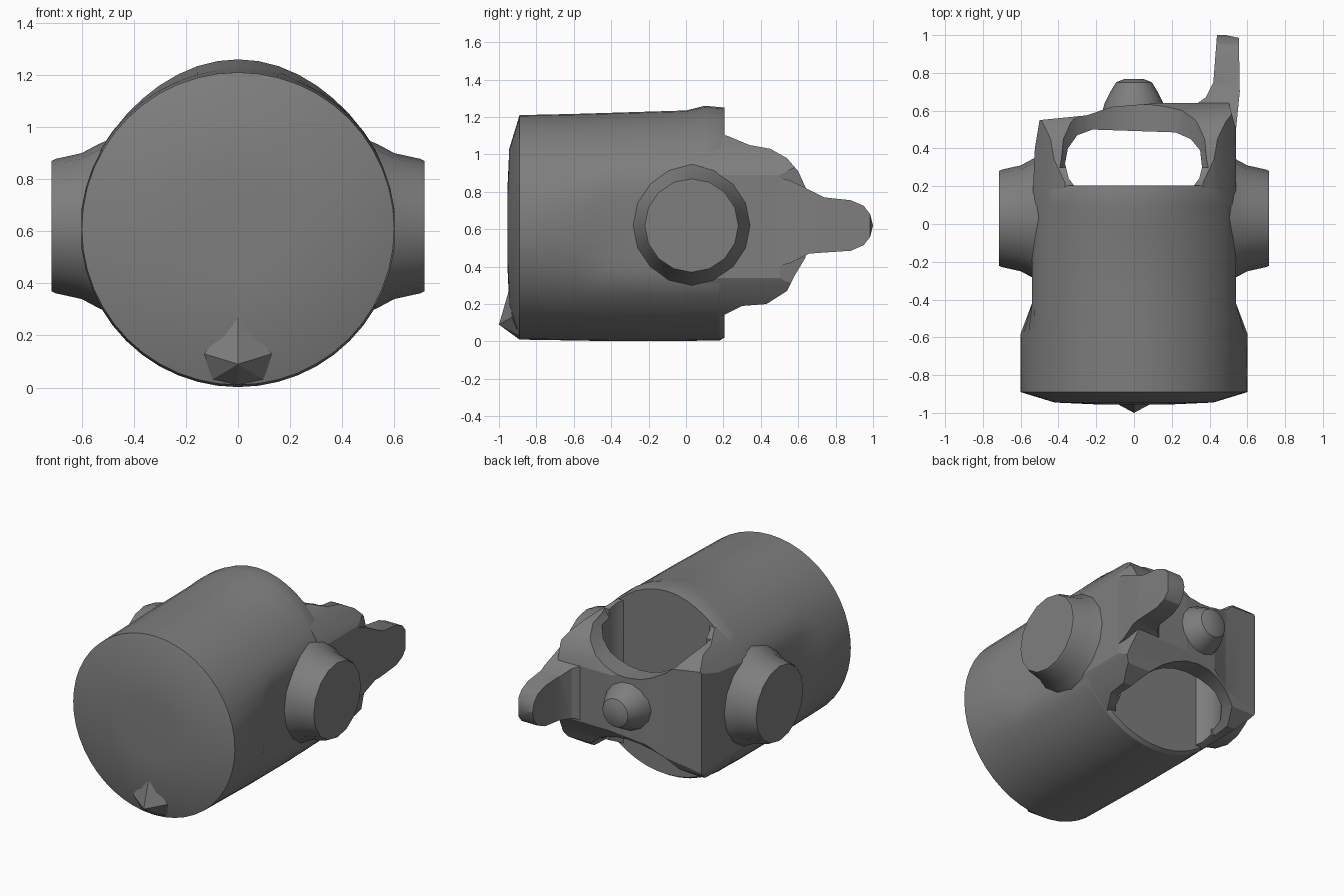
import bpy, bmesh, math
from mathutils import Vector

if "Cube" in bpy.data.objects:
    bpy.data.objects.remove(bpy.data.objects["Cube"])

CZ = 0.61  # height of the main axis

DARK = bpy.data.materials.new("dark_grey")
DARK.diffuse_color = (0.21, 0.21, 0.21, 1)
DARK.use_nodes = True
DARK.node_tree.nodes["Principled BSDF"].inputs["Base Color"].default_value = DARK.diffuse_color


def finish(name, bm, smooth=True):
    bmesh.ops.recalc_face_normals(bm, faces=bm.faces)
    me = bpy.data.meshes.new(name)
    bm.to_mesh(me)
    bm.free()
    me.materials.append(DARK)
    ob = bpy.data.objects.new(name, me)
    bpy.context.collection.objects.link(ob)
    if smooth:
        shade(ob)
    return ob


def activate(ob):
    bpy.ops.object.select_all(action='DESELECT')
    ob.select_set(True)
    bpy.context.view_layer.objects.active = ob


def shade(ob):
    activate(ob)
    bpy.ops.object.shade_smooth_by_angle(angle=math.radians(25))


def loft(name, rings, smooth=True):
    bm = bmesh.new()
    loops = [[bm.verts.new(p) for p in r] for r in rings]
    n = len(loops[0])
    for a, b in zip(loops, loops[1:]):
        for i in range(n):
            j = (i + 1) % n
            bm.faces.new((a[i], a[j], b[j], b[i]))
    bm.faces.new(loops[0][::-1])
    bm.faces.new(loops[-1])
    return finish(name, bm, smooth)


def prism(name, pts, axis, lo, hi):
    """Extrude a 2D outline along x (pts are y,z) or z (pts are x,y)."""
    place = {'x': lambda p, t: (t, p[0], p[1]), 'z': lambda p, t: (p[0], p[1], t)}[axis]
    return loft(name, [[place(p, t) for p in pts] for t in (lo, hi)], False)


def circle(n, axis, c, t, r):
    out = []
    for i in range(n):
        a = 2 * math.pi * i / n
        u, v = r * math.cos(a), r * math.sin(a)
        out.append((t, c[0] + u, c[1] + v) if axis == 'x' else (c[0] + u, t, c[1] + v))
    return out


def cut(ob, tool, op):
    activate(ob)
    m = ob.modifiers.new("cut", 'BOOLEAN')
    m.operation, m.object, m.solver = op, tool, 'EXACT'
    bpy.ops.object.modifier_apply(modifier=m.name)
    bpy.data.objects.remove(tool, do_unlink=True)


# Main barrel: domed front, flattened sides, raised rear rim
def body_ring(y, r, clip, top):
    pts = []
    for i in range(48):
        a = 2 * math.pi * i / 48
        x = max(-clip, min(clip, r * math.cos(a)))
        s = math.sin(a)
        pts.append((x, y, CZ + s * (r + (top - r) * max(s, 0) ** 3)))
    return pts


loft("barrel", [body_ring(*k) for k in (
    (-0.955, 0.2, 1, 0.2), (-0.945, 0.42, 1, 0.42), (-0.89, 0.6, 1, 0.6),
    (-0.58, 0.605, 0.6, 0.607), (-0.42, 0.608, 0.54, 0.612), (0.0, 0.608, 0.54, 0.625),
    (0.1, 0.605, 0.54, 0.65), (0.18, 0.605, 0.54, 0.643), (0.205, 0.59, 0.53, 0.64))])

# Small blended nub at the bottom of the front
bm = bmesh.new()
for p in ((0, -1, .09), (.13, -.93, .13), (-.13, -.93, .13), (0, -.945, .28),
          (.1, -.89, .03), (-.1, -.89, .03), (0, -.89, .01), (0, -.88, .2)):
    bm.verts.new(Vector(p))
bmesh.ops.convex_hull(bm, input=bm.verts)
finish("front_nub", bm, False)

# Flared side bosses
for side, s in (("right", 1), ("left", -1)):
    loft(side + "_boss", [circle(16, 'x', (0.03, 0.62), s * x, r) for x, r in (
        (0.45, 0.35), (0.535, 0.315), (0.60, 0.28), (0.70, 0.258), (0.716, 0.25))])

# Rear yoke: side outline trimmed by plan and barrel, then opened up
yoke = prism("rear_yoke", [(.1, .12), (.2, .14), (.3, .19), (.43, .2), (.54, .27), (.58, .35),
                           (.64, .45), (.65, .8), (.6, .91), (.54, .98), (.45, 1.03),
                           (.34, 1.05), (.22, 1.1), (.1, 1.1)], 'x', -.6, .6)
cut(yoke, loft("tool", [circle(48, 'y', (0, .615), y, .607) for y in (0, .9)]), 'INTERSECT')
cut(yoke, prism("tool", [(-.54, .05), (-.525, .4), (-.5, .55), (-.4, .56), (-.25, .575),
                         (-.12, .62), (.12, .64), (.36, .64), (.5, .65), (.54, .5), (.54, .05)],
                'z', -.2, 1.5), 'INTERSECT')
cut(yoke, prism("tool", [(-.3, .18), (.3, .18), (.345, .24), (.36, .3), (.35, .39), (.3, .45),
                         (.22, .485), (-.22, .5), (-.3, .47), (-.35, .4), (-.365, .32),
                         (-.345, .24)], 'z', -.3, 1.6), 'DIFFERENCE')
for z in (.62 + .66, .62 - .66):
    cut(yoke, loft("tool", [circle(32, 'y', (0, z), y, .45) for y in (.3, .9)]), 'DIFFERENCE')
shade(yoke)

# Rear centre knob
loft("rear_knob", [circle(14, 'y', (0, .64), y, r) for y, r in (
    (.52, .19), (.64, .155), (.70, .125), (.75, .095), (.768, .05))])

# Offset tail tab with rounded tip
tab = prism("tail_tab", [(.4, .38), (.56, .42), (.66, .47), (.88, .485), (.95, .515), (.985, .56),
                         (1, .62), (.985, .68), (.95, .725), (.88, .755), (.74, .77), (.66, .81),
                         (.56, .86), (.4, .9)], 'x', .2, .7)
cut(tab, prism("tool", [(.42, .35), (.28, .6), (.38, .67), (.42, .75), (.44, 1.01), (.555, .985),
                        (.56, .7), (.54, .5), (.53, .35)], 'z', 0, 1.2), 'INTERSECT')
shade(tab)
